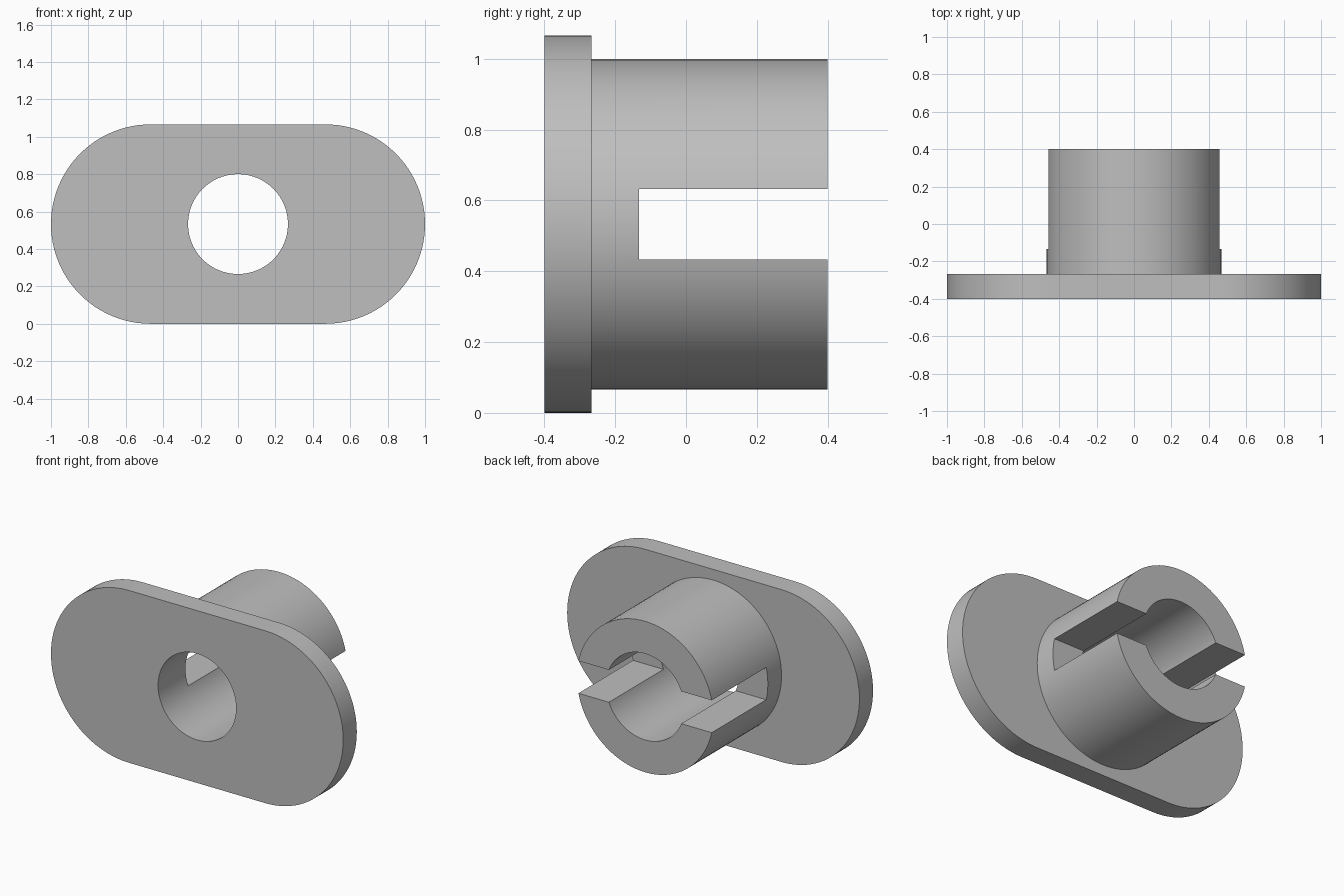
import bpy
import math
import bmesh

cube = bpy.data.objects.get("Cube")
if cube:
    bpy.data.objects.remove(cube, do_unlink=True)

SEGMENTS = 96
MID_Z = 0.533          # height of the bore axis
PLATE_R, SLEEVE_R, BORE_R = 0.533, 0.467, 0.267
FRONT, PLATE_BACK, SLOT_START, BACK = -0.4, -0.267, -0.133, 0.4

grey = bpy.data.materials.new("plain_grey")
grey.use_nodes = True
grey.diffuse_color = (0.52, 0.52, 0.52, 1)
grey.node_tree.nodes["Principled BSDF"].inputs["Base Color"].default_value = grey.diffuse_color


def circle(radius):
    steps = [2 * math.pi * i / SEGMENTS for i in range(SEGMENTS)]
    return [(radius * math.cos(a), radius * math.sin(a)) for a in steps]


def stadium(radius, offset):
    points = []
    half = SEGMENTS // 2
    for start, side in ((-math.pi / 2, 1), (math.pi / 2, -1)):
        for i in range(half + 1):
            a = start + math.pi * i / half
            points.append((side * offset + radius * math.cos(a), radius * math.sin(a)))
    return points


def prism(name, outline, y0, y1):
    """Extrude an outline in the xz plane from y0 to y1."""
    bm = bmesh.new()
    face = bm.faces.new([bm.verts.new((x, y0, z + MID_Z)) for x, z in outline])
    extruded = bmesh.ops.extrude_face_region(bm, geom=[face])["geom"]
    verts = [v for v in extruded if isinstance(v, bmesh.types.BMVert)]
    bmesh.ops.translate(bm, verts=verts, vec=(0, y1 - y0, 0))
    bmesh.ops.recalc_face_normals(bm, faces=bm.faces)
    mesh = bpy.data.meshes.new(name)
    bm.to_mesh(mesh)
    bm.free()
    mesh.materials.append(grey)
    obj = bpy.data.objects.new(name, mesh)
    bpy.context.collection.objects.link(obj)
    return obj


def combine(target, tool, operation):
    bpy.context.view_layer.objects.active = target
    mod = target.modifiers.new(operation.lower(), "BOOLEAN")
    mod.operation, mod.solver, mod.object = operation, "EXACT", tool
    bpy.ops.object.modifier_apply(modifier=mod.name)
    bpy.data.objects.remove(tool, do_unlink=True)


# Flange plate with the round sleeve joined to its back
flange = prism("flanged_sleeve", stadium(PLATE_R, 1 - PLATE_R), FRONT, PLATE_BACK)
sleeve = prism("sleeve", circle(SLEEVE_R), (FRONT + PLATE_BACK) / 2, BACK)
combine(flange, sleeve, "UNION")

# Through bore
combine(flange, prism("bore", circle(BORE_R), FRONT - 0.1, BACK + 0.1), "DIFFERENCE")

# Slot splitting the back of the sleeve into two halves
slot_outline = [(-0.7, -0.1), (0.7, -0.1), (0.7, 0.1), (-0.7, 0.1)]
combine(flange, prism("slot", slot_outline, SLOT_START, BACK + 0.1), "DIFFERENCE")

# Smooth round walls, sharp rims
bpy.ops.object.select_all(action="DESELECT")
flange.select_set(True)
bpy.context.view_layer.objects.active = flange
bpy.ops.object.shade_smooth_by_angle(angle=math.radians(30))
